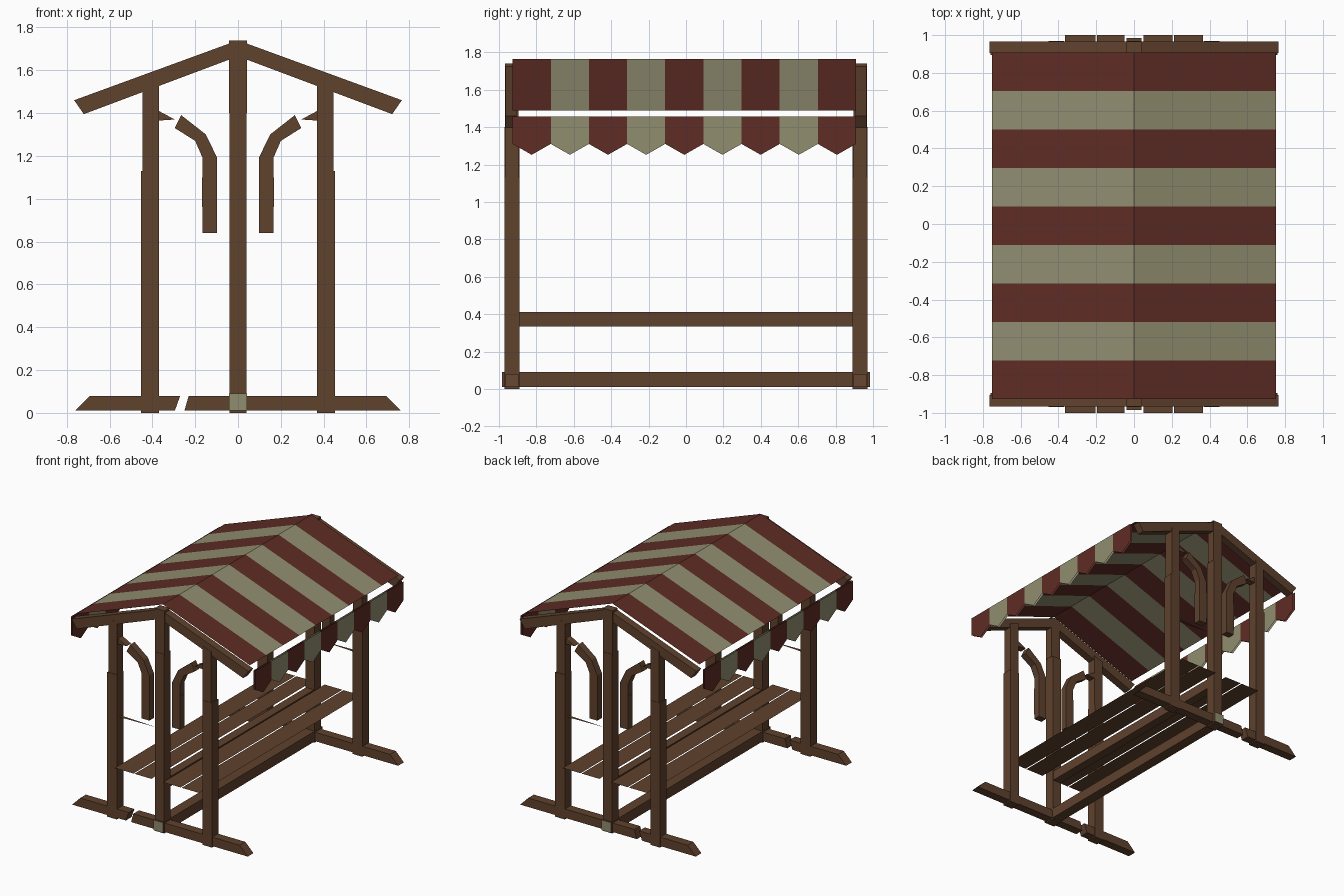
import bpy, bmesh

if "Cube" in bpy.data.objects:
    bpy.data.objects.remove(bpy.data.objects["Cube"])


def material(name, rgb):
    m = bpy.data.materials.new(name)
    m.diffuse_color = (*rgb, 1)
    m.use_nodes = True
    m.node_tree.nodes["Principled BSDF"].inputs["Base Color"].default_value = m.diffuse_color
    return m


WOOD = material("brown wood", (0.117, 0.054, 0.027))
RED = material("dark red cloth", (0.114, 0.025, 0.018))
BEIGE = material("beige cloth", (0.283, 0.270, 0.162))


def finish(bm, name, mats):
    me = bpy.data.meshes.new(name)
    bm.to_mesh(me)
    bm.free()
    for m in mats:
        me.materials.append(m)
    ob = bpy.data.objects.new(name, me)
    bpy.context.collection.objects.link(ob)
    return ob


def prism(name, pts, y0, y1):
    """Extrude an x,z outline along y."""
    bm = bmesh.new()
    f = bm.faces.new([bm.verts.new((x, y0, z)) for x, z in pts])
    ext = bmesh.ops.extrude_face_region(bm, geom=[f])["geom"]
    for v in ext:
        if isinstance(v, bmesh.types.BMVert):
            v.co.y = y1
    bmesh.ops.recalc_face_normals(bm, faces=bm.faces)
    return finish(bm, name, [WOOD])


def bar(name, x0, x1, y0, y1, z0, z1):
    return prism(name, [(x0, z0), (x1, z0), (x1, z1), (x0, z1)], y0, y1)


def sheet(name, polys, mats=(WOOD,), stripes=False):
    """Flat sheets; stripes alternate the two cloth colours."""
    bm = bmesh.new()
    for i, p in enumerate(polys):
        f = bm.faces.new([bm.verts.new(c) for c in p])
        f.material_index = i % 2 if stripes else 0
    return finish(bm, name, mats)


# End frames: feet, posts, rafters and curved braces
for end, s in (("front", -1), ("back", 1)):
    ya, yb = s * 0.89, s * 0.97
    prism(end + "_foot_short", [(-0.76, 0.01), (-0.295, 0.01), (-0.27, 0.08), (-0.69, 0.08)], s * 0.895, s * 0.965)
    prism(end + "_foot_long", [(-0.25, 0.01), (0.76, 0.01), (0.69, 0.08), (-0.23, 0.08)], s * 0.895, s * 0.965)
    bar(end + "_center_post", -0.04, 0.04, ya, yb, 0, 1.40)
    bar(end + "_center_post_top", -0.042, 0.042, s * 0.905, s * 0.967, 1.40, 1.74)
    for side, k in (("left", -1), ("right", 1)):
        tag = end + "_" + side

        def mir(pts):
            return [(k * x, z) for x, z in pts]

        prism(tag + "_post", mir([(0.37, 0), (0.453, 0), (0.453, 1.13), (0.37, 1.13)]), ya, yb)
        prism(tag + "_post_top", mir([(0.37, 1.13), (0.445, 1.13), (0.445, 1.53), (0.37, 1.555)]),
              s * 0.895, s * 0.967)
        prism(tag + "_rafter", mir([(0.04, 1.65), (0.72, 1.395), (0.765, 1.46), (0.04, 1.725)]),
              s * 0.905, s * 0.965)
        prism(tag + "_brace_foot", mir([(0.098, 0.84), (0.166, 0.84), (0.168, 1.10), (0.097, 1.10)]),
              s * 0.9, s * 0.955)
        prism(tag + "_brace", mir([(0.097, 1.10), (0.165, 1.10), (0.165, 1.19), (0.20, 1.27),
                                   (0.295, 1.33), (0.265, 1.39), (0.15, 1.30), (0.097, 1.19)]),
              s * 0.9, s * 0.955)
        prism(tag + "_brace_tip", mir([(0.37, 1.365), (0.37, 1.41), (0.295, 1.37)]), s * 0.9, s * 0.955)
    # Thin crosswise sliver on one side of each frame
    sheet(end + "_cross_strip", [[(s * 0.37, s * 0.91, 0.79), (s * 0.06, s * 0.93, 0.79),
                                  (s * 0.37, s * 0.94, 0.79)]])

# Lengthwise beams; the ground beam has pale end caps
bar("shelf_beam", -0.035, 0.035, -0.89, 0.89, 0.335, 0.412)
ground = bar("ground_beam", -0.041, 0.041, -0.985, 0.985, 0.01, 0.09)
ground.data.materials.append(BEIGE)
for p in ground.data.polygons:
    p.material_index = 1 if abs(p.normal.y) > 0.9 else 0

# Shelf planks
planks = ((-0.365, -0.205), (-0.195, -0.05), (0.05, 0.203), (0.213, 0.365))
sheet("shelf_planks", [[(a, -1, 0.415), (b, -1, 0.415), (b, 1, 0.415), (a, 1, 0.415)] for a, b in planks])

# Striped canopy and scalloped valances
N, Y0, W = 9, -0.927, 0.204
cuts = [(Y0 + i * W, Y0 + (i + 1) * W) for i in range(N)]
for side, k in (("left", -1), ("right", 1)):
    order = 1 if k > 0 else -1
    sheet(side + "_canopy",
          [[(0, a, 1.765), (k * 0.752, a, 1.49), (k * 0.752, b, 1.49), (0, b, 1.765)][::order]
           for a, b in cuts], (RED, BEIGE), True)
    for layer, x, d in (("outer", 0.797, 1), ("inner", 0.782, -1)):
        sheet(f"{side}_valance_{layer}",
              [[(k * x, a, 1.457), (k * x, a, 1.31), (k * x, (a + b) / 2, 1.252),
                (k * x, b, 1.31), (k * x, b, 1.457)][::order * d] for a, b in cuts], (RED, BEIGE), True)
